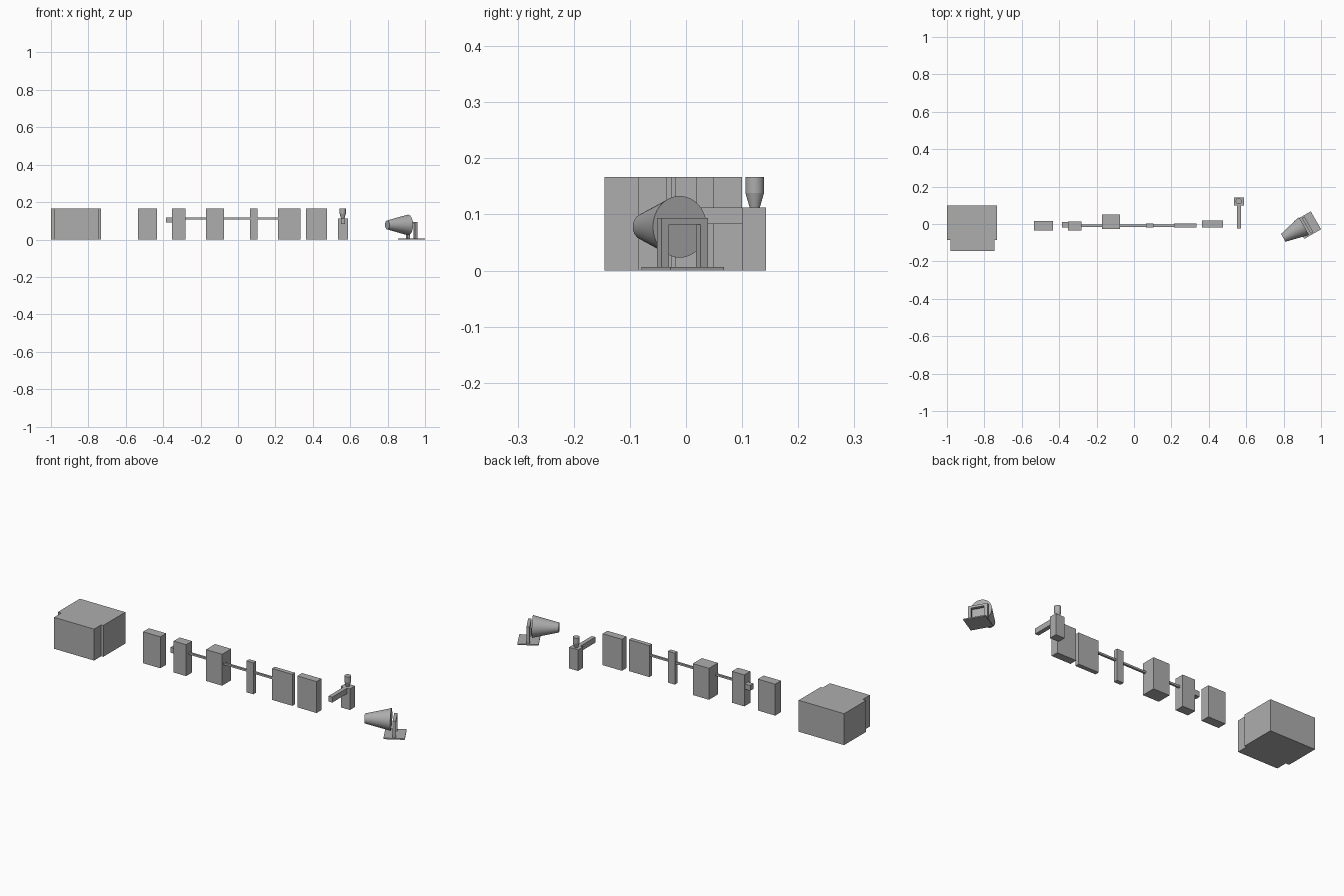
import bpy
from math import radians, cos, sin
from mathutils import Vector

default = bpy.data.objects.get("Cube")
if default:
    bpy.data.objects.remove(default, do_unlink=True)

# Single flat colour
grey = bpy.data.materials.new("plain_grey")
grey.use_nodes = True
grey.diffuse_color = (0.42, 0.42, 0.42, 1)
grey.node_tree.nodes["Principled BSDF"].inputs["Base Color"].default_value = grey.diffuse_color


def finish(name, smooth=False):
    ob = bpy.context.object
    ob.name = name
    ob.data.materials.append(grey)
    if smooth:
        bpy.ops.object.shade_smooth_by_angle(angle=radians(40))
    return ob


def box(name, x, y, z, turn=0.0):
    """Box from (min, max) ranges, optionally turned about its own centre."""
    spans = (x, y, z)
    bpy.ops.mesh.primitive_cube_add(size=1, location=[sum(s) / 2 for s in spans])
    ob = bpy.context.object
    ob.scale = [s[1] - s[0] for s in spans]
    ob.rotation_euler.z = turn
    return finish(name)


def cone(name, start, end, r_start, r_end):
    """Round part between two points."""
    a, b = Vector(start), Vector(end)
    bpy.ops.mesh.primitive_cone_add(vertices=48, radius1=r_start, radius2=r_end,
                                    depth=(b - a).length, location=(a + b) / 2)
    bpy.context.object.rotation_euler = (b - a).to_track_quat('Z', 'Y').to_euler()
    return finish(name, smooth=True)


TALL = (0, 0.167)

# Large housing with a narrower front section
box("housing_main", (-1, -0.733), (-0.085, 0.1), TALL)
box("housing_front", (-0.98, -0.745), (-0.145, -0.085), TALL)

# Row of upright cabinets
cabinets = {
    "end_cabinet": ((-0.535, -0.433), (-0.034, 0.015)),
    "inlet_cabinet": ((-0.353, -0.28), (-0.036, 0.014)),
    "deep_cabinet": ((-0.17, -0.075), (-0.026, 0.05)),
    "slim_cabinet": ((0.064, 0.104), (-0.02, 0.003)),
    "wide_cabinet": ((0.214, 0.334), (-0.02, 0.003)),
    "last_cabinet": ((0.363, 0.476), (-0.02, 0.02)),
}
for name, (x, y) in cabinets.items():
    box(name, x, y, TALL)

# Inlet stub and the rail joining the cabinets
box("inlet_stub", (-0.385, -0.353), (-0.018, 0.01), (0.09, 0.118))
box("connecting_rail", (-0.28, 0.214), (-0.015, -0.004), (0.107, 0.117))

# Pedestal with arm and hopper
box("pedestal", (0.535, 0.588), (0.1, 0.143), (0, 0.112))
box("pedestal_arm", (0.55, 0.572), (-0.025, 0.1), (0.083, 0.112))
cone("hopper_funnel", (0.56, 0.1225, 0.112), (0.56, 0.1225, 0.138), 0.009, 0.0165)
cone("hopper_barrel", (0.56, 0.1225, 0.138), (0.56, 0.1225, 0.167), 0.0165, 0.0165)

# Horn on a turned stand
turn = radians(30)
cx, cy = 0.928, -0.006
cone("horn", (0.798, -0.074, 0.078), (0.909, -0.011, 0.078), 0.024, 0.055)


def stand_box(name, offset, length, width, z):
    """Box in the turned stand, shifted sideways by offset."""
    x, y = cx - sin(turn) * offset, cy + cos(turn) * offset
    return box(name, (x - length / 2, x + length / 2),
               (y - width / 2, y + width / 2), z, turn)


stand_box("stand_base", 0, 0.103, 0.11, (0, 0.006))
for side, name in ((-1, "left_post"), (1, "right_post")):
    stand_box("stand_" + name, side * 0.04, 0.0157, 0.0157, (0.006, 0.082))
stand_box("stand_crossbar", 0, 0.0157, 0.0957, (0.082, 0.094))
